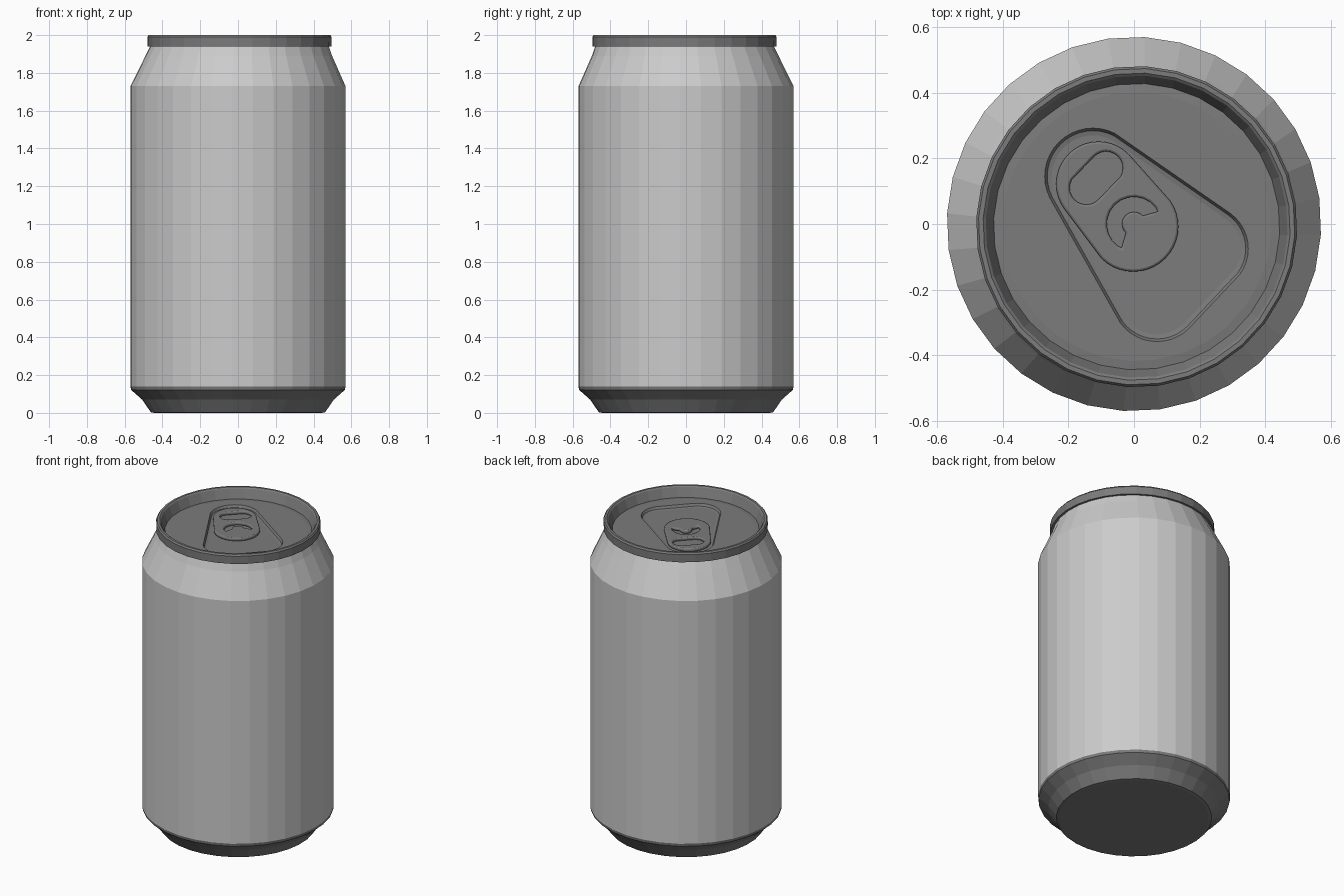
import bpy, bmesh, math

if "Cube" in bpy.data.objects:
    bpy.data.objects.remove(bpy.data.objects["Cube"])

N = 32
PHASE = math.radians(8)
LID = (0.008, -0.008)          # the lid sits slightly off the body axis


def material(name, g):
    m = bpy.data.materials.new(name)
    m.diffuse_color = (g, g, g, 1)
    m.use_nodes = True
    m.node_tree.nodes["Principled BSDF"].inputs["Base Color"].default_value = m.diffuse_color
    return m


body_grey = material("light aluminium", 0.6)
lid_grey = material("dark aluminium", 0.2)


def ring(r, c=(0, 0)):
    return [(c[0] + r * math.cos(PHASE + 2 * math.pi * i / N),
             c[1] + r * math.sin(PHASE + 2 * math.pi * i / N)) for i in range(N)]


def loft(name, loops, mat, cap_start=False, cap_end=False):
    """Skin a list of (outline, z) loops, with optional end caps."""
    bm = bmesh.new()
    rows = [[bm.verts.new((x, y, z)) for x, y in pts] for pts, z in loops]
    for a, b in zip(rows, rows[1:]):
        n = len(a)
        for i in range(n):
            j = (i + 1) % n
            bm.faces.new((a[i], a[j], b[j], b[i]))
    if cap_start:
        bm.faces.new(rows[0][::-1])
    if cap_end:
        bm.faces.new(rows[-1])
    me = bpy.data.meshes.new(name)
    bm.to_mesh(me)
    bm.free()
    me.materials.append(mat)
    ob = bpy.data.objects.new(name, me)
    bpy.context.collection.objects.link(ob)
    return ob


def hull(circles, grow=0.0, n=40):
    """Rounded outline wrapped around circles (x, y, r)."""
    pts = []
    for i in range(n):
        t = 2 * math.pi * i / n
        u, v = math.cos(t), math.sin(t)
        x, y, r = max(circles, key=lambda c: c[0] * u + c[1] * v + c[2])
        pts.append((x + (r + grow) * u, y + (r + grow) * v))
    return pts


def plate(name, outlines, z, mat, thick=0.0, bevel=0.0):
    """Flat filled plate; outlines after the first are holes."""
    cu = bpy.data.curves.new(name, 'CURVE')
    cu.dimensions = '2D'
    cu.fill_mode = 'BOTH' if thick else 'FRONT'
    cu.extrude, cu.bevel_depth, cu.bevel_resolution = thick, bevel, 1
    for pts in outlines:
        s = cu.splines.new('POLY')
        s.points.add(len(pts) - 1)
        for p, (x, y) in zip(s.points, pts):
            p.co = (x, y, 0, 1)
        s.use_cyclic_u = True
    cu.materials.append(mat)
    ob = bpy.data.objects.new(name, cu)
    ob.location.z = z
    bpy.context.collection.objects.link(ob)
    bpy.ops.object.select_all(action='DESELECT')
    ob.select_set(True)
    bpy.context.view_layer.objects.active = ob
    bpy.ops.object.convert(target='MESH')
    return bpy.context.object


# Body wall and neck
loft("can_body", [(ring(0.57), 0.14), (ring(0.57), 1.73),
                  (ring(0.495, (0.004, -0.004)), 1.89), (ring(0.472, LID), 1.945)], body_grey)

# Tapered base
loft("can_base", [(ring(0.445), 0.0), (ring(0.462), 0.003), (ring(0.508), 0.07),
                  (ring(0.567), 0.122), (ring(0.57), 0.14)], lid_grey, cap_start=True)

# Rolled rim and inner wall of the lid
loft("lid_rim", [(ring(r, LID), z) for r, z in
                 [(0.47, 1.94), (0.488, 1.94), (0.489, 1.99), (0.482, 2.0), (0.468, 2.0),
                  (0.46, 1.993), (0.436, 1.935), (0.41, 1.938)]], lid_grey)

# Lid panel with its recess
recess = [(-0.125, 0.145, 0.147), (0.215, -0.075, 0.133), (0.07, -0.22, 0.138)]
plate("lid_panel", [ring(0.41, LID), hull(recess)], 1.938, lid_grey)
loft("lid_recess", [(hull(recess, -0.022), 1.92), (hull(recess, -0.008), 1.923),
                    (hull(recess), 1.938)][::-1], lid_grey).data.flip_normals()
plate("recess_floor", [hull(recess, -0.022)], 1.92, lid_grey)

# Pull tab with finger hole and curved slot
finger_hole = hull([(-0.145, 0.11, 0.058), (-0.085, 0.17, 0.058)], n=24)


def arc(r, a, b, n):
    return [(r * math.cos(math.radians(a + (b - a) * i / n)),
             r * math.sin(math.radians(a + (b - a) * i / n))) for i in range(n + 1)]


slot = arc(0.09, 22, 248, 14) + arc(0.03, 235, 35, 8)
tab = [(-0.108, 0.122, 0.122), (-0.002, -0.008, 0.13)]
plate("pull_tab", [hull(tab), finger_hole, slot], 1.932, lid_grey, 0.004, 0.007)
